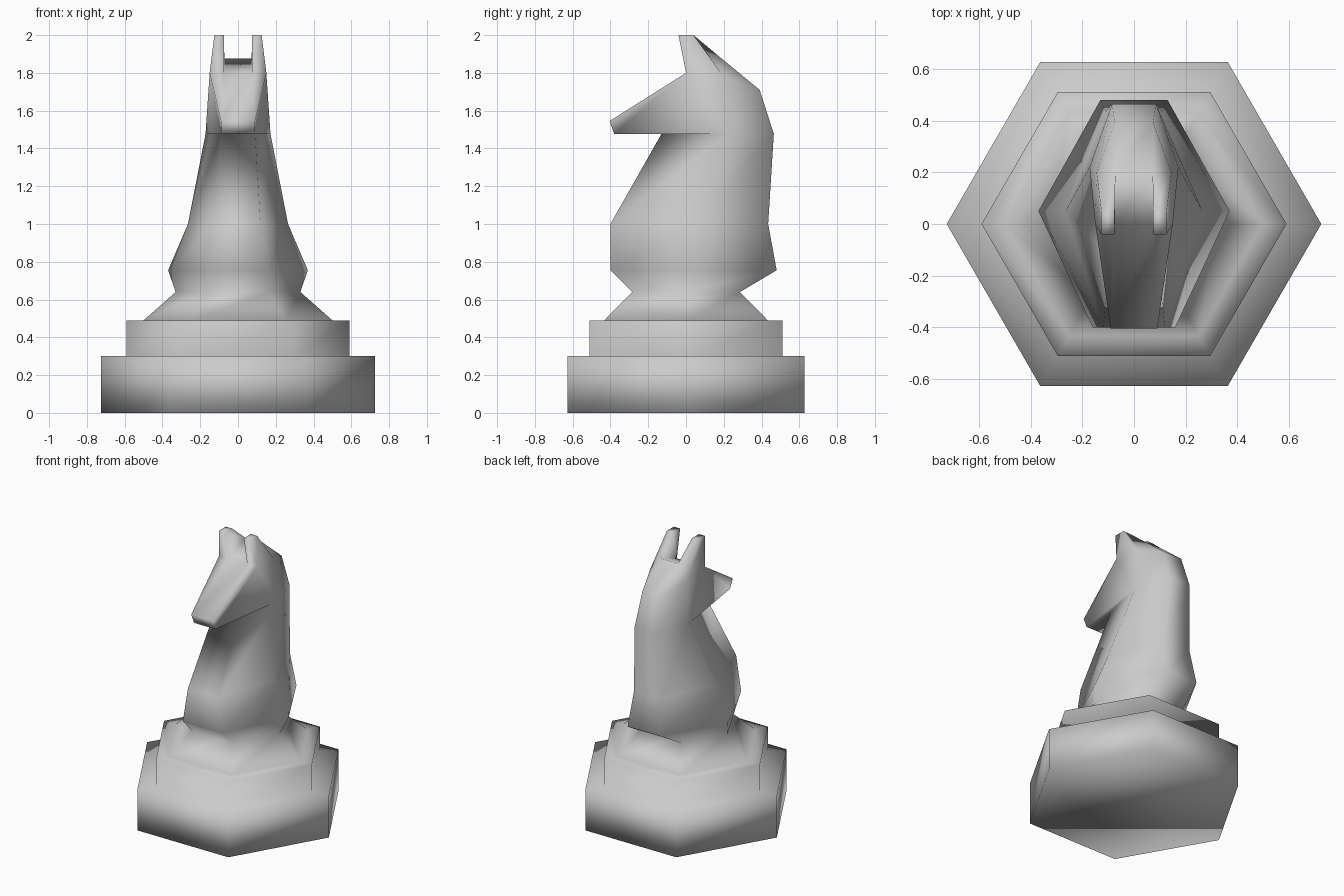
import bpy, bmesh

if "Cube" in bpy.data.objects:
    bpy.data.objects.remove(bpy.data.objects["Cube"])

# Named points of the right half (x > 0); the left half is mirrored
pts = {}

def ring(i, fx, fy, sx, sy, bx, by, z):
    """Half of a six-sided section: front, side and back corner."""
    pts[f"f{i}"] = (fx, fy, z)
    pts[f"s{i}"] = (sx, sy, z)
    pts[f"b{i}"] = (bx, by, z)

# Two-step hexagonal base and the flare above it: radius, height
base = [(0.725, 0), (0.725, 0.30), (0.59, 0.30), (0.59, 0.49), (0.50, 0.49), (0.33, 0.64)]
for i, (r, z) in enumerate(base):
    ring(i, r / 2, -0.866 * r, r, 0, r / 2, 0.866 * r, z)

# Chest and neck sections
ring(6, 0.16, -0.40, 0.37, 0.05, 0.13, 0.48, 0.755)
ring(7, 0.12, -0.40, 0.265, 0.05, 0.11, 0.435, 1.00)
ring(8, 0.09, -0.13, 0.172, 0.22, 0.085, 0.465, 1.477)
top = 8

# Head and ear points
pts.update(
    jaw=(0.085, -0.38, 1.477), nose=(0.09, -0.405, 1.545),
    brow=(0.15, 0.0, 1.80), brow_in=(0.073, 0.0, 1.80),
    cheek=(0.145, 0.20, 1.78), notch=(0.072, 0.19, 1.875),
    nape=(0.075, 0.39, 1.71),
    ear_fi=(0.075, -0.04, 2.0), ear_fo=(0.125, -0.04, 2.0),
    ear_bi=(0.075, 0.04, 2.0), ear_bo=(0.125, 0.04, 2.0))

# Side faces of base, chest and neck
sides = [["f0", "s0", "b0"]]
for i in range(top):
    for a in ("f", "s"):
        b = "s" if a == "f" else "b"
        sides.append([f"{a}{i}", f"{b}{i}", f"{b}{i+1}", f"{a}{i+1}"])

# Side faces of head and ears
sides += [row.split() for row in (
    "f8 s8 jaw", "jaw brow nose", "jaw s8 brow", "brow s8 cheek",
    "s8 b8 nape cheek", "nose brow brow_in", "notch cheek nape",
    "brow_in brow ear_fo ear_fi", "brow cheek ear_bo ear_fo",
    "ear_bi ear_bo cheek notch", "brow_in ear_fi ear_bi notch",
    "ear_fi ear_fo ear_bo ear_bi")]

# Closed strip along the middle: up the front, over the head, down the back
strip = [f"f{i}" for i in range(top + 1)]
strip += ["jaw", "nose", "brow_in", "notch", "nape"]
strip += [f"b{i}" for i in range(top, -1, -1)]

bm = bmesh.new()
R = {n: bm.verts.new(p) for n, p in pts.items()}
L = {n: bm.verts.new((-p[0], p[1], p[2])) for n, p in pts.items()}
for names in sides:
    bm.faces.new([R[n] for n in names])
    bm.faces.new([L[n] for n in reversed(names)])
for a, b in zip(strip, strip[1:] + strip[:1]):
    bm.faces.new((L[a], R[a], R[b], L[b]))
bmesh.ops.recalc_face_normals(bm, faces=bm.faces)
for f in bm.faces:
    f.smooth = True

mesh = bpy.data.meshes.new("horse_chess_piece")
bm.to_mesh(mesh)
bm.free()
obj = bpy.data.objects.new("horse_chess_piece", mesh)
bpy.context.collection.objects.link(obj)
